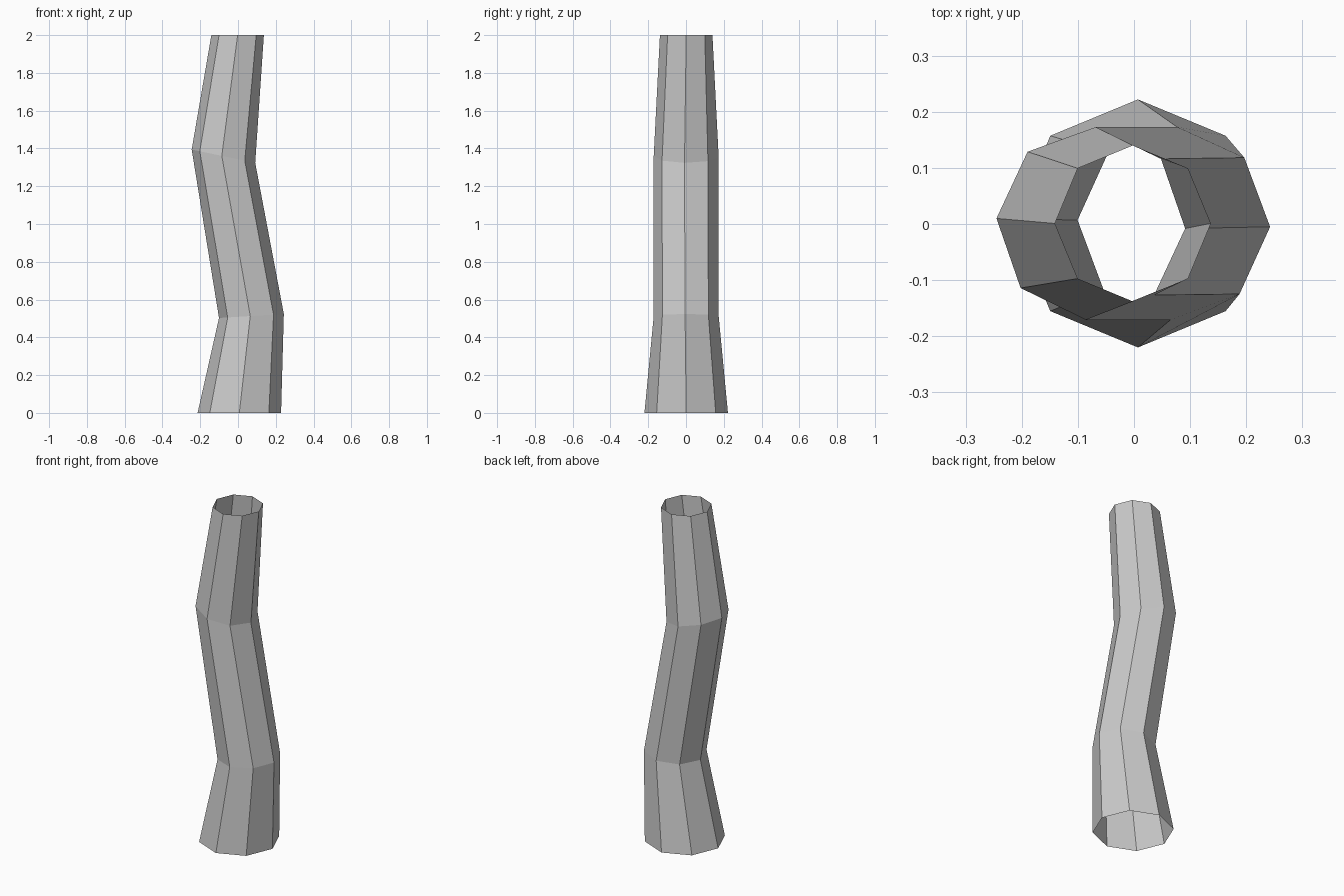
import bpy, bmesh
from math import radians
from mathutils import Matrix, Vector

if "Cube" in bpy.data.objects:
    bpy.data.objects.remove(bpy.data.objects["Cube"])

SIDES = 8
# Rings from base to top: centre x, centre z, radius, lean about y, twist about z (degrees)
RINGS = [
    (0.007, 0.000, 0.221, 0.0, 0.0),
    (0.071, 0.513, 0.172, -3.5, -2.0),
    (-0.077, 1.359, 0.172, 11.8, -3.0),
    (-0.002, 2.000, 0.139, 0.0, 0.0),
]


def add_ring(bm, x, z, radius, lean, twist):
    """Octagonal cross-section, leaned and twisted around its centre."""
    place = (Matrix.Translation((x, 0.001, z))
             @ Matrix.Rotation(radians(lean), 4, 'Y')
             @ Matrix.Rotation(radians(twist), 4, 'Z'))
    return [bm.verts.new(place @ (Matrix.Rotation(radians(360 * i / SIDES), 4, 'Z')
                                  @ Vector((radius, 0, 0))))
            for i in range(SIDES)]


# Crooked open-ended trunk: flat-sided tube through the rings
bm = bmesh.new()
rings = [add_ring(bm, *r) for r in RINGS]
for low, high in zip(rings, rings[1:]):
    for i in range(SIDES):
        j = (i + 1) % SIDES
        bm.faces.new((low[i], low[j], high[j], high[i]))

mesh = bpy.data.meshes.new("trunk")
bm.to_mesh(mesh)
bm.free()
trunk = bpy.data.objects.new("trunk", mesh)
bpy.context.collection.objects.link(trunk)
